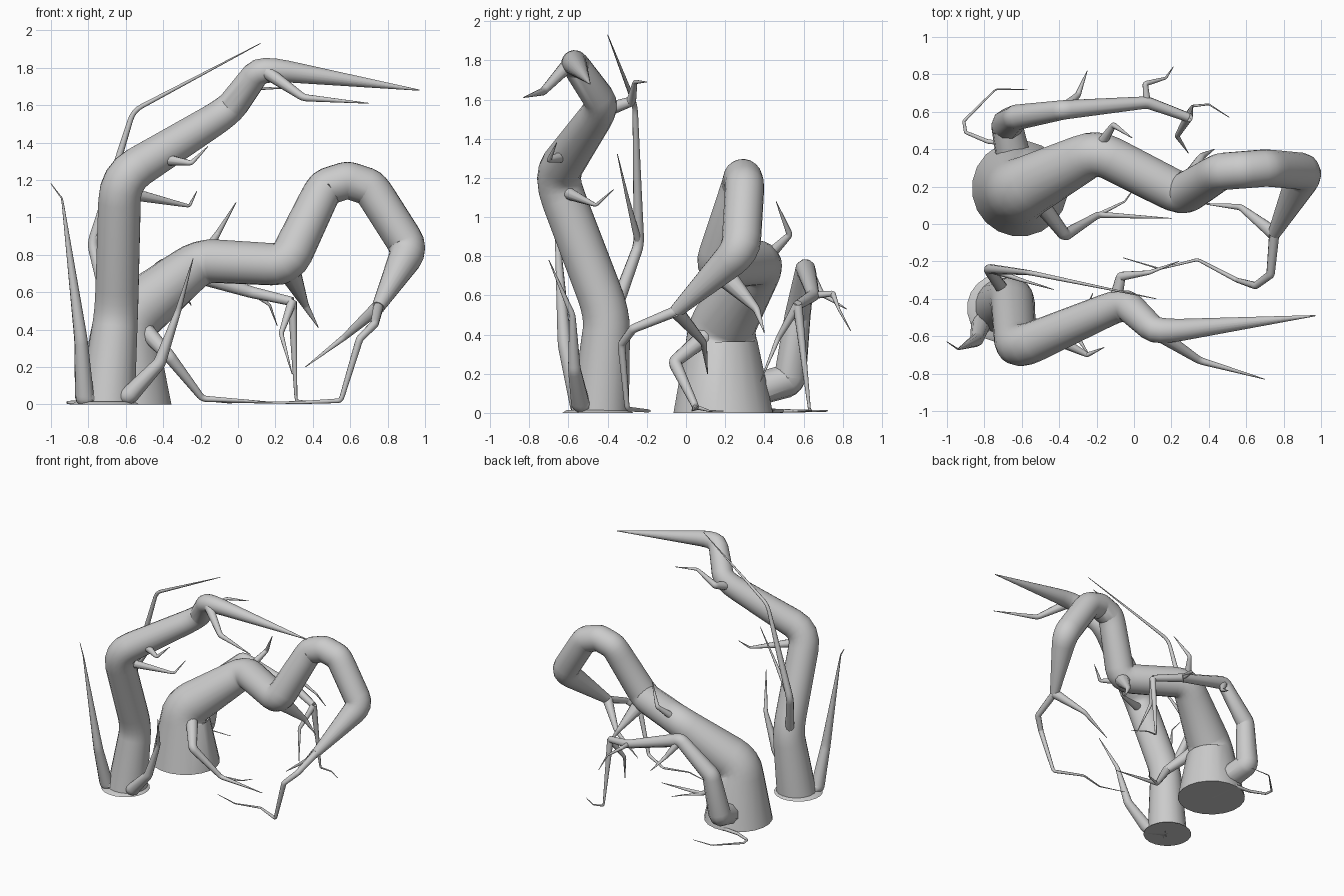
import bpy, bmesh, math
from mathutils import Vector

if "Cube" in bpy.data.objects:
    bpy.data.objects.remove(bpy.data.objects["Cube"])


def round_path(pts, cut):
    """Soften each bend of a path with a short quadratic arc."""
    out = [pts[0]]
    for a, b, c in zip(pts, pts[1:], pts[2:]):
        p, q = b.lerp(a, cut), b.lerp(c, cut)
        for i in range(5):
            t = i / 4
            out.append((1 - t) ** 2 * p + 2 * t * (1 - t) * b + t * t * q)
    return out + [pts[-1]]


def tube(name, pts, sides, cut, upright=False):
    """Tapered capped tube along (x, y, z, radius) vectors; returns its path."""
    path = round_path(pts, cut)
    pos = [p.to_3d() for p in path]
    bm = bmesh.new()
    rings, side = [], None
    for i, p in enumerate(pos):
        d = (pos[min(i + 1, len(pos) - 1)] - pos[max(i - 1, 0)]).normalized()
        if upright and i == 0:
            d = Vector((0, 0, 1))
        side = side or d.orthogonal()
        side = (side - d * side.dot(d)).normalized()
        up = d.cross(side)
        ring = []
        for k in range(sides):
            a = 2 * math.pi * k / sides
            co = p + path[i].w * (math.cos(a) * side + math.sin(a) * up)
            co.z = max(co.z, 0)
            ring.append(bm.verts.new(co))
        rings.append(ring)
    for a, b in zip(rings, rings[1:]):
        for k in range(sides):
            n = (k + 1) % sides
            bm.faces.new((a[k], a[n], b[n], b[k]))
    bm.faces.new(rings[0][::-1])
    bm.faces.new(rings[-1])
    me = bpy.data.meshes.new(name)
    bm.to_mesh(me)
    bm.free()
    ob = bpy.data.objects.new(name, me)
    bpy.context.collection.objects.link(ob)
    bpy.ops.object.select_all(action='DESELECT')
    bpy.context.view_layer.objects.active = ob
    ob.select_set(True)
    bpy.ops.object.shade_smooth_by_angle(angle=math.radians(50))
    return pts


def trunk(name, *pts):
    return tube(name, [Vector(p) for p in pts], 20, .17, True)


def branch(name, parent, at, r, *pts, tip=.002):
    """Branch leaving the parent's centre line at node position 'at',
    thinning with length from radius r to the tip."""
    i = min(int(at), len(parent) - 2)
    v = [parent[i].lerp(parent[i + 1], at - i).to_3d()] + [Vector(p) for p in pts]
    run = [0]
    for a, b in zip(v, v[1:]):
        run.append(run[-1] + (b - a).length)
    path = [Vector((*p, tip + (r - tip) * (1 - s / run[-1]) ** 1.2)) for p, s in zip(v, run)]
    return tube(name, path, 10, .07)


# Tall tree: trunk on a flat foot
tall = trunk("tall_trunk", (-.70, -.44, 0, .15), (-.65, -.4, .5, .117), (-.63, -.67, 1.21, .114),
             (-.05, -.42, 1.57, .084), (.12, -.58, 1.8, .07), (.97, -.49, 1.68, .003))
trunk("tall_trunk_foot", (-.71, -.45, 0, .183), (-.71, -.45, .015, .16))

# Tall tree: branches
branch("left_spike", tall, 0, .06, (-.82, -.54, .03), (-.84, -.62, .35), (-.94, -.67, 1.1),
       (-1, -.63, 1.18))
branch("right_spike", tall, 0, .06, (-.58, -.54, .05), (-.42, -.57, .22), (-.32, -.58, .5),
       (-.24, -.7, .78))
whip = branch("long_whip", tall, .8, .038, (-.78, -.24, .86), (-.56, -.26, 1.57), (.12, -.4, 1.93))
branch("whip_twig", whip, 1, .02, (-.6, -.3, 1.1), (-.43, -.35, 1.32))
branch("middle_twig", tall, 1.9, .04, (-.26, -.46, 1.06), (-.22, -.37, 1.14))
branch("front_twig", tall, 2.3, .04, (-.25, -.7, 1.29), (-.16, -.66, 1.38))
branch("upper_twig", tall, 2.9, .04, (-.07, -.28, 1.59), (.08, -.26, 1.69), (.24, -.2, 1.69))
branch("top_fork", tall, 4, .04, (.35, -.73, 1.64), (.7, -.83, 1.61))

# Arched tree: trunk bending over and down
arched = trunk("arched_trunk", (-.61, .19, 0, .257), (-.61, .18, .44, .17), (-.2, .39, .77, .117),
               (.26, .155, .745, .112), (.46, .28, 1.16, .1), (.585, .29, 1.2, .1),
               (.71, .3, 1.16, .1), (.92, .28, .83, .1), (.75, -.05, .52, .035))

# Arched tree: rear limb and its twigs
limb = branch("rear_limb", arched, .1, .105, (-.68, .53, .17), (-.63, .57, .5), (-.38, .61, .74),
              (.07, .65, .6), (.29, .57, .55), tip=.025)
branch("limb_drop", limb, 5, .025, (.31, .63, .02), (.4, .64, .01), (.51, .57, .01))
branch("limb_fork", limb, 5, .025, (.23, .47, .38), (.29, .38, .16))
branch("limb_twig", limb, 4, .02, (.06, .75, .61), (.17, .78, .53), (.21, .84, .42))
branch("limb_spike", limb, 3, .035, (-.3, .69, .61), (-.25, .82, .53))

# Arched tree: roots and smaller branches
branch("ground_loop", arched, 0, .02, (-.64, .43, .01), (-.78, .44, .01), (-.9, .49, .01),
       (-.91, .55, .01), (-.74, .72, .01), (-.57, .72, .01))
root = branch("front_root", arched, 1.1, .055, (-.37, -.06, .26), (-.19, .05, .03), (.2, .03, .01))
branch("front_root_twig", root, 2, .012, (-.05, .12, .01), (0, .19, .01))
branch("upward_twig", arched, 2, .035, (-.11, .53, .91), (-.01, .46, 1.08))
branch("elbow_spike", arched, 3, .07, (.36, .36, .53), (.43, .4, .41))
branch("inner_spike", arched, 8, .038, (.57, .09, .36), (.36, .11, .2))
branch("hanging_whip", arched, 8, .028, (.73, -.27, .43), (.65, -.33, .35), (.55, -.3, .02),
       (.34, -.19, .01), (.14, -.24, .01), (-.06, -.18, .01))
